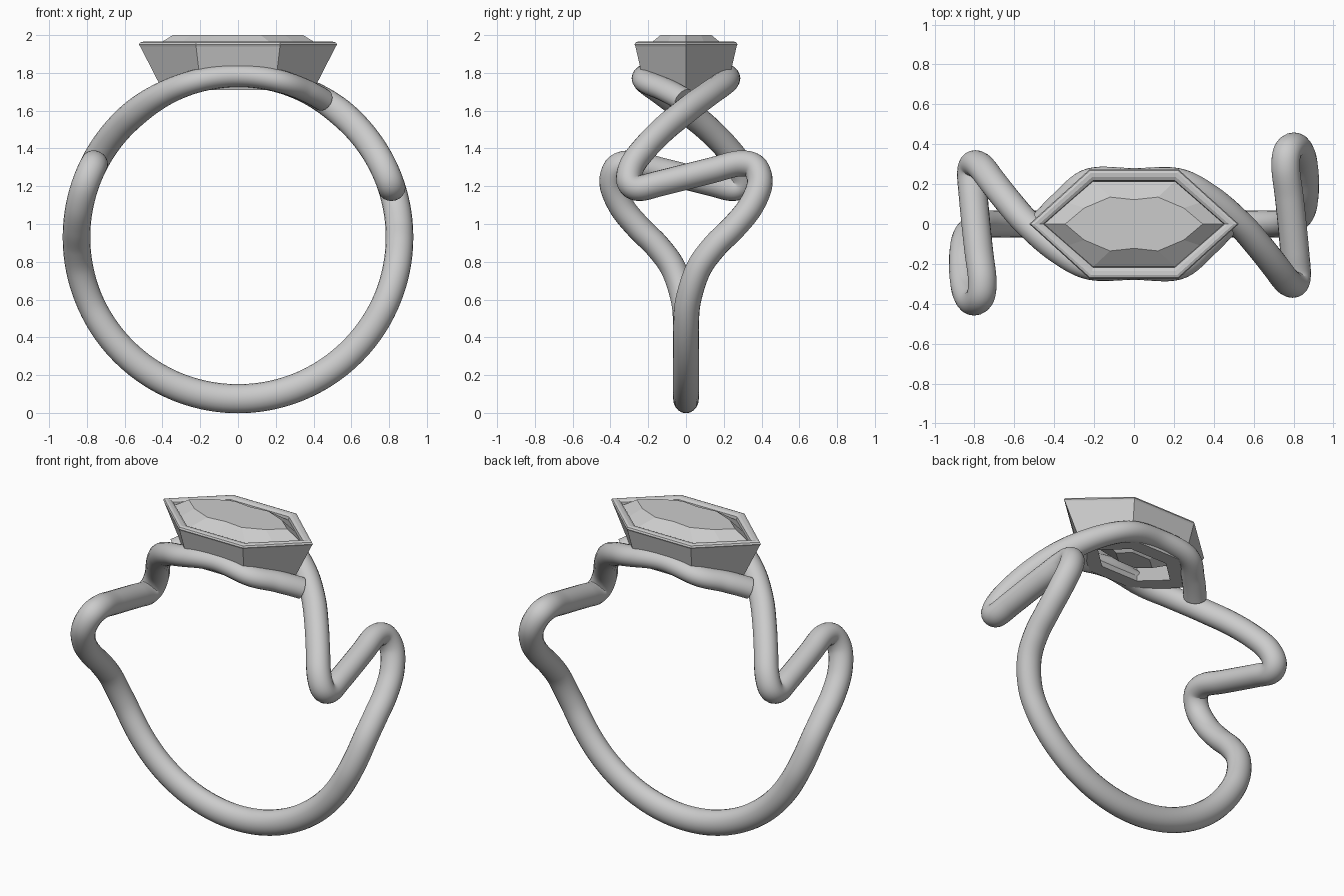
import bpy, bmesh, math
from mathutils import Vector

if "Cube" in bpy.data.objects:
    bpy.data.objects.remove(bpy.data.objects["Cube"])

ZC, R = 0.93, 0.855          # centre height and wire-centre radius of the ring
SIDES, STEPS = 20, 8


def new_object(name, bm):
    bmesh.ops.recalc_face_normals(bm, faces=bm.faces)
    me = bpy.data.meshes.new(name)
    bm.to_mesh(me)
    bm.free()
    ob = bpy.data.objects.new(name, me)
    bpy.context.collection.objects.link(ob)
    return ob


def loft(bm, rings, close=False, caps=True):
    loops = [[bm.verts.new(p) for p in r] for r in rings]
    pairs = list(zip(loops, loops[1:])) + ([(loops[-1], loops[0])] if close else [])
    for a, b in pairs:
        for i in range(len(a)):
            j = (i + 1) % len(a)
            bm.faces.new((a[i], a[j], b[j], b[i]))
    if caps and not close:
        bm.faces.new(loops[0])
        bm.faces.new(loops[-1])


def catmull(pts, steps):
    out = []
    p = [2 * pts[0] - pts[1]] + pts + [2 * pts[-1] - pts[-2]]
    for i in range(1, len(p) - 2):
        a, b, c, d = p[i - 1:i + 3]
        for s in range(steps):
            t = s / steps
            out.append(0.5 * (2 * b + (c - a) * t + (2 * a - 5 * b + 4 * c - d) * t * t
                              + (3 * b - a - 3 * c + d) * t ** 3))
    return out + [pts[-1]]


# Band: wire path wrapped on a cylinder as (angle from bottom, y, radial half thickness)
def at_z(z):
    return math.degrees(math.acos((ZC - z) / R))


half = [(20, 0, .076), (40, 0, .075), (56, 0, .074), (67, .012, .073)]
half += [(at_z(z), y, .073) for y, z in (
    (.065, .76), (.15, .88), (.25, .98), (.34, 1.09), (.39, 1.21), (.365, 1.30), (.28, 1.32),
    (.14, 1.285), (0, 1.25), (-.14, 1.215), (-.25, 1.19), (-.30, 1.225), (-.285, 1.31),
    (-.21, 1.41), (-.11, 1.51), (0, 1.60))]
half += [(180 - math.degrees(math.asin(x / R)), y, r) for x, y, r in (
    (.38, .13, .066), (.22, .212, .062), (0, .212, .06), (-.22, .212, .06),
    (-.35, .11, .06), (-.45, .01, .06))]
full = [(-a, -y, r) for a, y, r in reversed(half)] + [(0, 0, .077)] + half
path = catmull([Vector(p) for p in full], STEPS)


def on_ring(p):
    t = math.radians(p.x)
    return Vector((R * math.sin(t), p.y, ZC - R * math.cos(t)))


centres = [on_ring(p) for p in path]
rings = []
for i, (p, c) in enumerate(zip(path, centres)):
    tan = (centres[min(i + 1, len(path) - 1)] - centres[max(i - 1, 0)]).normalized()
    out = Vector((c.x, 0, c.z - ZC))
    out = (out - tan * out.dot(tan)).normalized()
    side = tan.cross(out)
    rings.append([c + out * p.z * math.cos(k * math.tau / SIDES)
                  + side * .068 * math.sin(k * math.tau / SIDES) for k in range(SIDES)])
bm = bmesh.new()
loft(bm, rings)
band = new_object("twisted_band", bm)
bpy.context.view_layer.objects.active = band
band.select_set(True)
bpy.ops.object.shade_smooth_by_angle(angle=math.radians(50))


# Bezel: hollow elongated hexagon cup with a rounded rim
def hexagon(a, b, c, z):
    return [(a, 0, z), (c, b, z), (-c, b, z), (-a, 0, z), (-c, -b, z), (c, -b, z)]


bm = bmesh.new()
loft(bm, [hexagon(*v) for v in (
    (.40, .215, .195, 1.71), (.518, .268, .222, 1.94), (.525, .273, .224, 1.95),
    (.518, .268, .222, 1.961), (.50, .255, .217, 1.966), (.475, .235, .21, 1.964),
    (.455, .218, .205, 1.955), (.445, .212, .20, 1.90), (.27, .13, .13, 1.71))], close=True)
new_object("bezel", bm)


# Gem: faceted table, girdle and pavilion, each ring given by one quarter
def ring12(q, z, s=1):
    q = [(x * s, y * s) for x, y in q]
    top = q + [(-x, y) for x, y in q[2::-1]]
    return [(x, y, z) for x, y in top + [(x, -y) for x, y in top[-2:0:-1]]]


girdle = [(.45, 0), (.33, .107), (.205, .214), (0, .214)]
table = [(.345, 0), (.25, .08), (.12, .135), (0, .122)]
bm = bmesh.new()
loft(bm, [ring12(girdle, 1.74, .3), ring12(girdle, 1.82, .65), ring12(girdle, 1.915),
          ring12(girdle, 1.935), ring12(table, 2.0)])
new_object("gem", bm)
